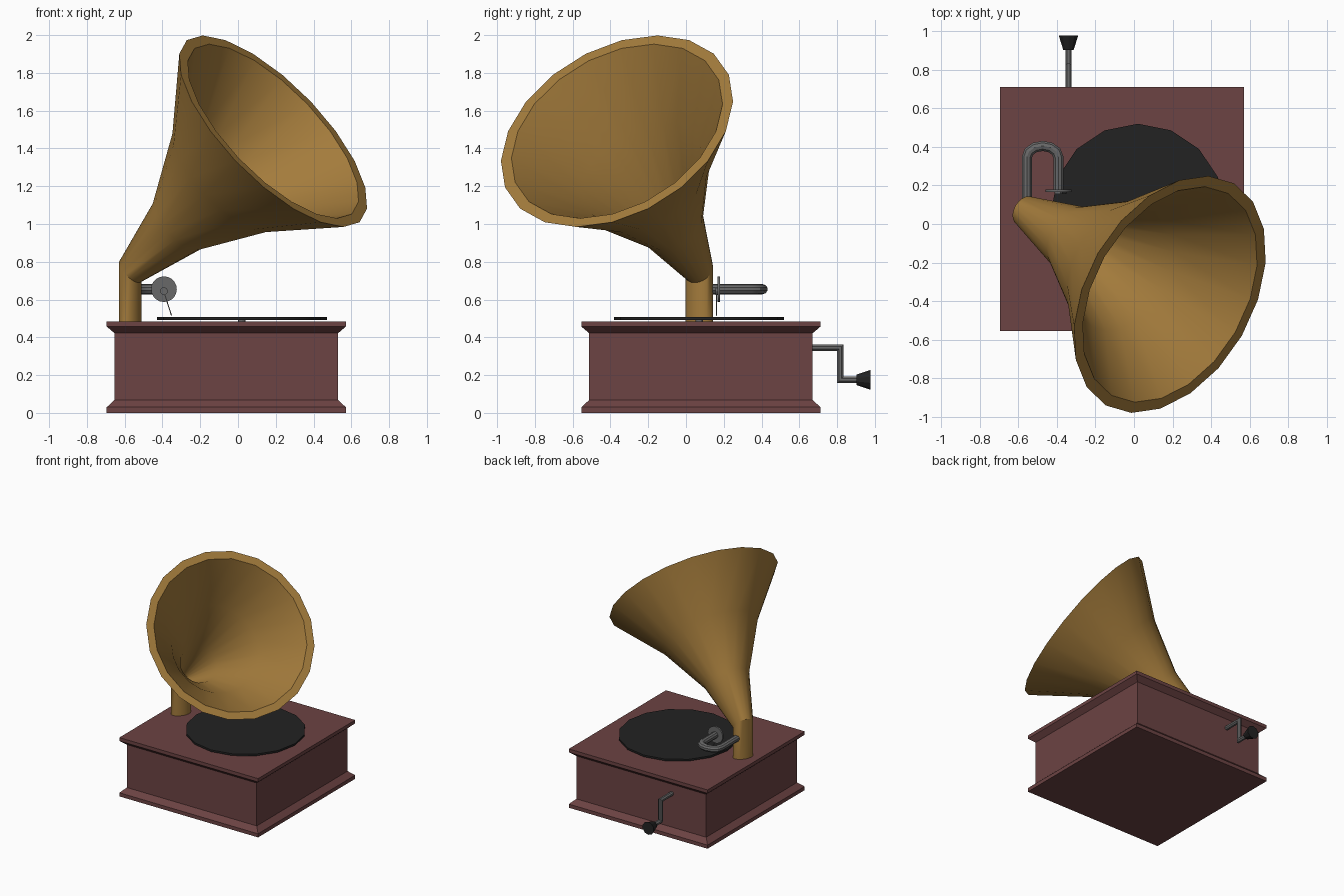
import bpy, bmesh, math
from mathutils import Vector

if "Cube" in bpy.data.objects:
    bpy.data.objects.remove(bpy.data.objects["Cube"], do_unlink=True)


def material(name, rgb, roughness=0.6):
    m = bpy.data.materials.new(name)
    m.use_nodes = True
    m.diffuse_color = (*rgb, 1)
    shader = m.node_tree.nodes["Principled BSDF"]
    shader.inputs["Base Color"].default_value = (*rgb, 1)
    shader.inputs["Roughness"].default_value = roughness
    return m


brass = material("brass", (0.37, 0.2, 0.045))
wood = material("red_brown_wood", (0.15, 0.056, 0.056))
black = material("black", (0.016, 0.016, 0.016))
steel = material("grey_metal", (0.14, 0.14, 0.14))


def loft(name, rings, mat, smooth=True):
    """Skin a list of equal-length rings and cap both ends."""
    bm = bmesh.new()
    rows = [[bm.verts.new(p) for p in ring] for ring in rings]
    n = len(rows[0])
    for a, b in zip(rows, rows[1:]):
        for i in range(n):
            j = (i + 1) % n
            bm.faces.new((a[i], a[j], b[j], b[i]))
    bm.faces.new(rows[0][::-1])
    bm.faces.new(rows[-1])
    bmesh.ops.recalc_face_normals(bm, faces=bm.faces)
    mesh = bpy.data.meshes.new(name)
    bm.to_mesh(mesh)
    bm.free()
    mesh.materials.append(mat)
    obj = bpy.data.objects.new(name, mesh)
    bpy.context.collection.objects.link(obj)
    if smooth:
        bpy.ops.object.select_all(action="DESELECT")
        obj.select_set(True)
        bpy.context.view_layer.objects.active = obj
        bpy.ops.object.shade_smooth_by_angle(angle=math.radians(30))
    return obj


def circle(center, u, v, radius, sides, phase=0.0):
    angles = [phase + math.tau * i / sides for i in range(sides)]
    return [Vector(center) + radius * (math.cos(a) * u + math.sin(a) * v) for a in angles]


X, Y, Z = Vector((1, 0, 0)), Vector((0, 1, 0)), Vector((0, 0, 1))


def turned(name, center, axis, u, profile, sides, mat):
    """Turn (distance, radius) pairs about an axis."""
    v = axis.cross(u)
    return loft(name, [circle(Vector(center) + axis * t, u, v, r, sides) for t, r in profile], mat)


def tube(name, path, k, radius, sides, mat):
    """Sweep a round section along a planar path with mitred corners; k is the plane normal."""
    pts = [Vector(p) for p in path]
    rings = []
    for i, p in enumerate(pts):
        before = (p - pts[max(i - 1, 0)]).normalized()
        after = (pts[min(i + 1, len(pts) - 1)] - p).normalized()
        tangent = (before + after).normalized()
        stretch = 1 / tangent.dot(after if after.length else before)
        rings.append(circle(p, k.cross(tangent) * stretch, k, radius, sides, math.pi / sides))
    return loft(name, rings, mat)


# Wooden case with moulded top and bottom edges
case_profile = [(0, 0.633), (0.03, 0.633), (0.068, 0.592),
                (0.422, 0.592), (0.457, 0.633), (0.485, 0.633)]
case_center = Vector((-0.062, 0.079, 0))
loft("case", [circle(case_center + Z * z, X, Y, h * math.sqrt(2), 4, math.pi / 4)
              for z, h in case_profile], wood, smooth=False)

# Record on its spindle
record_center = (0.02, 0.07, 0)
turned("record", record_center, Z, X, [(0.493, 0.45), (0.508, 0.45)], 16, black)
turned("spindle", record_center, Z, X, [(0.48, 0.02), (0.5, 0.02)], 12, steel)

# Horn: neck drops straight from the tilted throat, bell flares along one axis
axis = Vector((0.66, -0.38, 0.647)).normalized()
throat = Vector((-0.57, 0.07, 0.75))
up = (Z - axis * axis.z).normalized()
side = axis.cross(up)
horn_profile = [(0, 0.08), (0.38, 0.178), (0.765, 0.378), (1.145, 0.665),
                (1.145, 0.605), (0.797, 0.346), (0.41, 0.145), (0.05, 0.035)]
horn_rings = [circle(throat + axis * t, up, side, r, 20) for t, r in horn_profile]
foot = [Vector((p.x, p.y, 0.48)) for p in horn_rings[0]]
loft("horn", [foot] + horn_rings, brass)

# Tone arm: U-shaped tube from the neck to the sound box
arm_x, head_x, arm_z, bend_y, bend = -0.556, -0.392, 0.655, 0.345, 0.06
mid_x, half = (arm_x + head_x) / 2, (head_x - arm_x) / 2
arm_path = [(arm_x, 0.11, arm_z)]
for i in range(7):
    a = math.pi - math.pi * i / 6
    arm_path.append((mid_x + half * math.cos(a), bend_y + bend * math.sin(a), arm_z))
arm_path.append((head_x, 0.175, arm_z))
tube("tone_arm", arm_path, Z, 0.027, 10, steel)
turned("sound_box", (head_x, 0, arm_z), Y, Z, [(0.166, 0.068), (0.18, 0.068)], 20, steel)
turned("needle_holder", (head_x, 0, arm_z - 0.01), Y, Z, [(0.156, 0.02), (0.17, 0.02)], 12, steel)
tube("needle", [(head_x, 0.162, 0.64), (-0.352, 0.162, 0.515)], Y, 0.003, 6, steel)

# Crank handle on the back
crank_x, high, low, elbow = -0.34, 0.345, 0.175, 0.817
tube("crank", [(crank_x, 0.66, high), (crank_x, elbow, high),
               (crank_x, elbow, low), (crank_x, 0.91, low)], X, 0.018, 8, steel)
turned("crank_knob", (crank_x, 0, low), Y, Z, [(0.902, 0.028), (0.978, 0.053)], 10, black)
